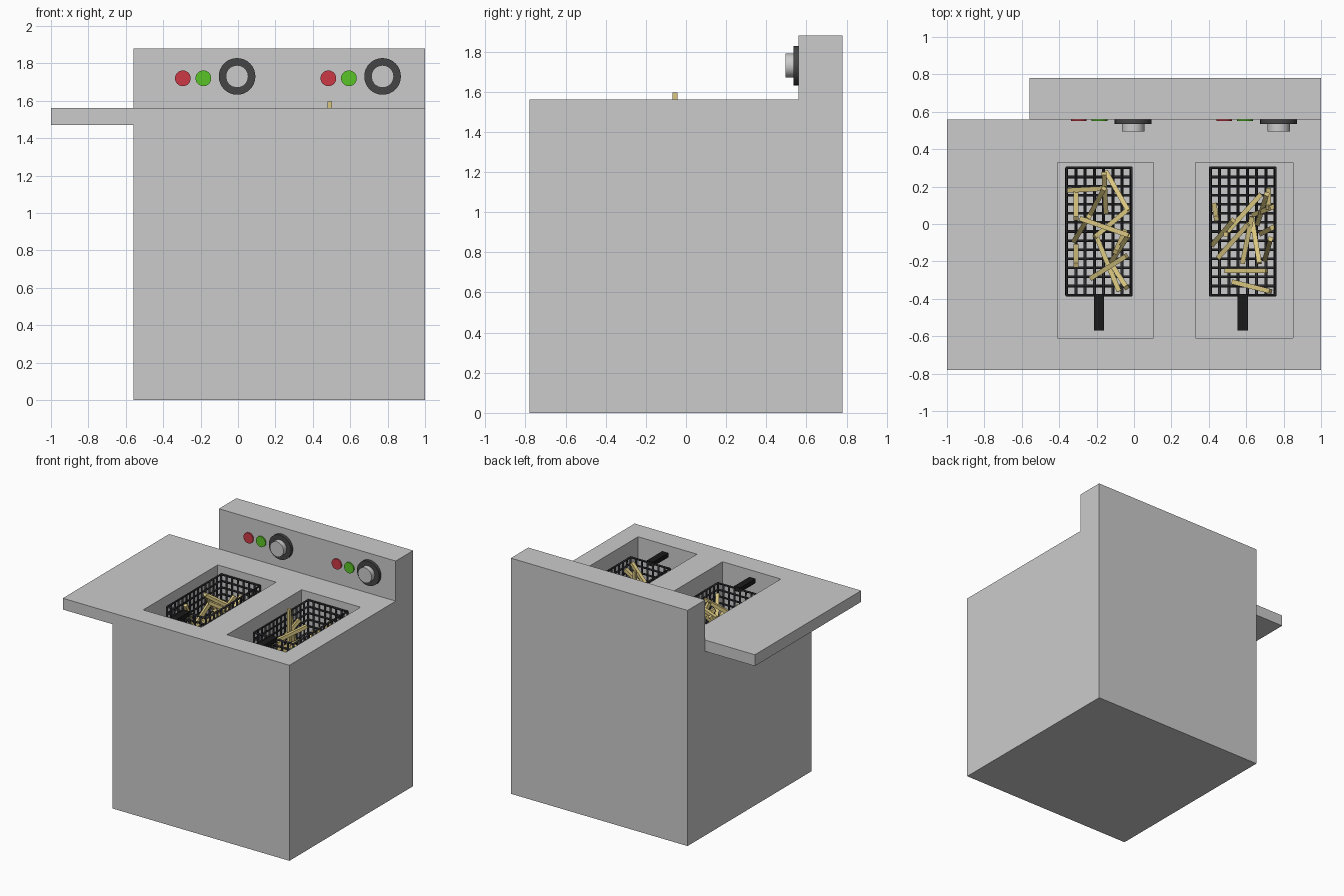
import bpy, bmesh, math, random
from mathutils import Vector

if "Cube" in bpy.data.objects:
    bpy.data.objects.remove(bpy.data.objects["Cube"])

random.seed(4)


def material(name, rgb):
    m = bpy.data.materials.new(name)
    m.diffuse_color = (*rgb, 1)
    m.use_nodes = True
    m.node_tree.nodes["Principled BSDF"].inputs["Base Color"].default_value = m.diffuse_color
    return m


RED = material("red", (0.6, 0.04, 0.06))
GREEN = material("green", (0.1, 0.55, 0.02))
DARK = material("dark", (0.06, 0.06, 0.06))
BLACK = material("black", (0.01, 0.01, 0.01))
WIRE = material("wire", (0.03, 0.03, 0.035))
POTATO = material("potato", (0.7, 0.57, 0.22))


def add_mesh(name, bm, mat=None):
    bmesh.ops.recalc_face_normals(bm, faces=bm.faces)
    me = bpy.data.meshes.new(name)
    bm.to_mesh(me)
    bm.free()
    ob = bpy.data.objects.new(name, me)
    bpy.context.collection.objects.link(ob)
    if mat:
        me.materials.append(mat)
    return ob


def box(name, lo, hi, mat=None):
    bm = bmesh.new()
    bmesh.ops.create_cube(bm, size=1)
    for v in bm.verts:
        v.co = [lo[i] + (v.co[i] + 0.5) * (hi[i] - lo[i]) for i in range(3)]
    return add_mesh(name, bm, mat)


def disc(name, x, z, r, y_front, y_back, mat=None):
    bpy.ops.mesh.primitive_cylinder_add(
        vertices=32, radius=r, depth=y_back - y_front,
        location=(x, (y_front + y_back) / 2, z), rotation=(math.pi / 2, 0, 0))
    ob = bpy.context.object
    ob.name = name
    if mat:
        ob.data.materials.append(mat)
    bpy.ops.object.shade_smooth_by_angle()


def boolean(ob, other, operation):
    mod = ob.modifiers.new("cut", "BOOLEAN")
    mod.object, mod.operation, mod.solver = other, operation, "EXACT"
    bpy.context.view_layer.objects.active = ob
    bpy.ops.object.modifier_apply(modifier=mod.name)
    bpy.data.objects.remove(other)


# Cabinet with side shelf, upright control panel and two wells
bm = bmesh.new()
outline = [(-0.56, 0), (1, 0), (1, 1.56), (-1, 1.56), (-1, 1.47), (-0.56, 1.47)]
face = bm.faces.new([bm.verts.new((x, -0.78, z)) for x, z in outline])
ext = bmesh.ops.extrude_face_region(bm, geom=[face])
bmesh.ops.translate(bm, vec=(0, 1.34, 0),
                    verts=[g for g in ext["geom"] if isinstance(g, bmesh.types.BMVert)])
cabinet = add_mesh("cabinet", bm)
boolean(cabinet, box("panel_block", (-0.56, 0.56, 0), (1, 0.78, 1.88)), "UNION")
for x0, x1 in [(-0.41, 0.105), (0.33, 0.85)]:
    boolean(cabinet, box("well", (x0, -0.61, 1.12), (x1, 0.33, 1.7)), "DIFFERENCE")

# Lights and knobs, one set per well
for side, dx in [("left", 0), ("right", 0.778)]:
    disc(side + "_red_light", -0.295 + dx, 1.72, 0.042, 0.55, 0.565, RED)
    disc(side + "_green_light", -0.185 + dx, 1.72, 0.042, 0.55, 0.565, GREEN)
    disc(side + "_knob_ring", -0.005 + dx, 1.73, 0.098, 0.535, 0.565, DARK)
    disc(side + "_knob", -0.005 + dx, 1.73, 0.06, 0.495, 0.54)

# Wire baskets
Y0, Y1, TOP, BOTTOM = -0.38, 0.30, 1.51, 1.20


def basket(name, x0, x1):
    cu = bpy.data.curves.new(name, "CURVE")
    cu.dimensions = "3D"
    cu.bevel_depth, cu.bevel_resolution, cu.use_fill_caps = 0.008, 1, True

    def wire(pts, closed=False):
        sp = cu.splines.new("POLY")
        sp.points.add(len(pts) - 1)
        for p, co in zip(sp.points, pts):
            p.co = (*co, 1)
        sp.use_cyclic_u = closed

    nx, ny, nz = 7, 14, 6
    for i in range(nx + 1):
        x = x0 + (x1 - x0) * i / nx
        wire([(x, Y0, TOP), (x, Y0, BOTTOM), (x, Y1, BOTTOM), (x, Y1, TOP)])
    for i in range(ny + 1):
        y = Y0 + (Y1 - Y0) * i / ny
        wire([(x0, y, TOP), (x0, y, BOTTOM), (x1, y, BOTTOM), (x1, y, TOP)])
    for i in range(1, nz + 1):
        z = BOTTOM + (TOP - BOTTOM) * i / nz
        wire([(x0, Y0, z), (x1, Y0, z), (x1, Y1, z), (x0, Y1, z)], True)
    ob = bpy.data.objects.new(name, cu)
    bpy.context.collection.objects.link(ob)
    ob.data.materials.append(WIRE)
    bpy.ops.object.select_all(action="DESELECT")
    ob.select_set(True)
    bpy.context.view_layer.objects.active = ob
    bpy.ops.object.convert(target="MESH")
    xm = (x0 + x1) / 2
    box(name + "_handle", (xm - 0.027, -0.57, 1.49), (xm + 0.027, -0.375, 1.525), BLACK)


basket("left_basket", -0.36, -0.015)
basket("right_basket", 0.408, 0.755)


# Fries: each runs between two plan points, tilted to keep its length
def fries(name, sticks):
    bm = bmesh.new()
    for ax, ay, bx, by in sticks:
        flat = math.hypot(bx - ax, by - ay)
        rise = math.sqrt(max(0.26 ** 2 - flat ** 2, 0.0004))
        low = 1.23 + random.uniform(0, max(0.02, 0.27 - rise))
        a, b = Vector((ax, ay, low)), Vector((bx, by, low + rise))
        new = bmesh.ops.create_cube(bm, size=1)["verts"]
        rot = (b - a).to_track_quat("Z", "Y")
        for v in new:
            v.co = (a + b) / 2 + rot @ Vector((v.co.x * 0.026, v.co.y * 0.026,
                                               v.co.z * (b - a).length))
    add_mesh(name, bm, POTATO)


fries("left_fries", [
    (-.15, .28, -.03, .07), (-.35, .18, -.16, .19), (-.31, .18, -.31, .03),
    (-.15, .06, -.16, .27), (-.24, .04, -.16, .19), (-.32, -.09, -.24, .04),
    (-.29, .03, -.03, -.06), (-.03, .08, -.21, -.07), (-.23, -.29, -.04, -.17),
    (-.2, -.07, -.08, -.36), (-.12, -.2, -.03, -.06), (-.13, -.2, -.04, -.34),
    (-.31, -.12, -.31, -.22), (-.05, -.04, -.1, -.15)])
fries("right_fries", [
    (.5, -.04, .68, .16), (.42, -.11, .53, .02), (.45, -.18, .61, 0),
    (.49, -.25, .71, -.25), (.53, -.31, .73, -.36), (.58, -.21, .63, .04),
    (.63, .03, .67, -.21), (.66, 0, .71, .16), (.64, .05, .74, .09),
    (.7, -.19, .73, -.08), (.68, -.05, .74, -.02), (.72, .18, .72, .09),
    (.43, .1, .44, .03)])

# One fry stands above the rim
box("tall_fry", (.478, -.067, 1.33), (.503, -.042, 1.595), POTATO)
